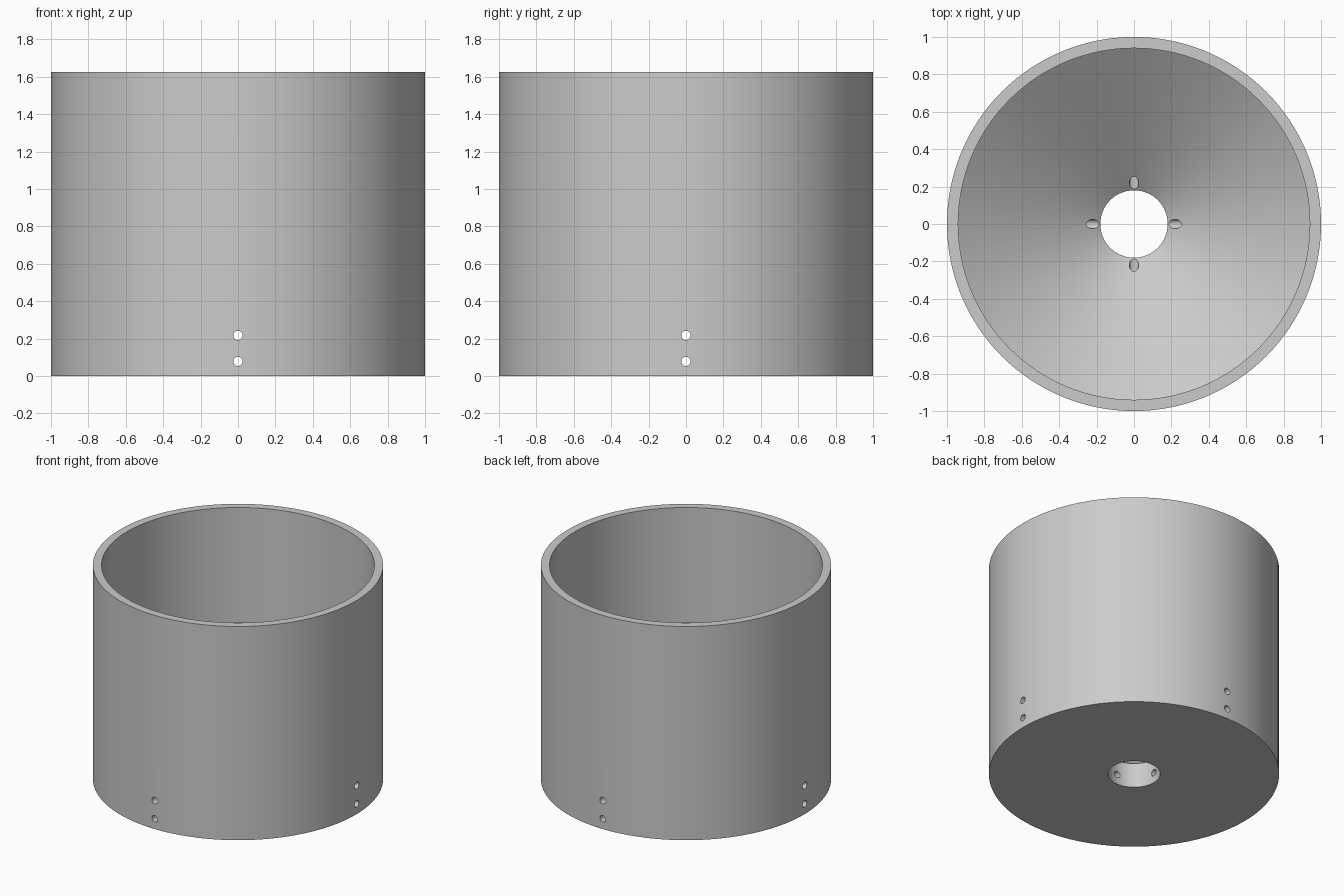
import bpy, bmesh, math
from mathutils import Matrix

cube = bpy.data.objects.get("Cube")
if cube:
    bpy.data.objects.remove(cube, do_unlink=True)

SEGMENTS = 128
HOLE_RADIUS = 0.025
HOLE_HEIGHTS = (0.078, 0.217)

grey = bpy.data.materials.new("plain grey")
grey.use_nodes = True
colour = (0.6, 0.6, 0.6, 1)
grey.diffuse_color = colour
grey.node_tree.nodes["Principled BSDF"].inputs["Base Color"].default_value = colour


def add_object(name, bm):
    mesh = bpy.data.meshes.new(name)
    bmesh.ops.recalc_face_normals(bm, faces=bm.faces)
    bm.to_mesh(mesh)
    bm.free()
    mesh.materials.append(grey)
    obj = bpy.data.objects.new(name, mesh)
    bpy.context.collection.objects.link(obj)
    return obj


def lathe(name, profile):
    """Revolve a closed (radius, height) profile about z."""
    bm = bmesh.new()
    rings = []
    for i in range(SEGMENTS):
        a = math.tau * i / SEGMENTS
        rings.append([bm.verts.new((r * math.cos(a), r * math.sin(a), z)) for r, z in profile])
    for i, ring in enumerate(rings):
        after = rings[(i + 1) % SEGMENTS]
        for j in range(len(profile)):
            k = (j + 1) % len(profile)
            bm.faces.new((ring[j], after[j], after[k], ring[k]))
    return add_object(name, bm)


def rod(name, axis, height):
    """Horizontal rod used to drill a pair of opposite holes."""
    bm = bmesh.new()
    turn = Matrix.Rotation(math.pi / 2, 4, axis)
    bmesh.ops.create_cone(bm, cap_ends=True, segments=24, radius1=HOLE_RADIUS,
                          radius2=HOLE_RADIUS, depth=2.4,
                          matrix=Matrix.Translation((0, 0, height)) @ turn)
    obj = add_object(name, bm)
    obj.hide_render = True
    return obj


# Straight outer wall, flat rim, straight inner wall, funnel floor and throat
body = lathe("funnel_cup", [(1, 0), (1, 1.625), (0.94, 1.625), (0.94, 0.75),
                            (0.18, 0.1875), (0.18, 0)])

# Pin holes through the base on both axes
bpy.context.view_layer.objects.active = body
body.select_set(True)
for axis in "XY":
    for height in HOLE_HEIGHTS:
        cutter = rod("hole_cutter", axis, height)
        drill = body.modifiers.new("pin_hole", "BOOLEAN")
        drill.operation = "DIFFERENCE"
        drill.solver = "EXACT"
        drill.object = cutter
        bpy.ops.object.modifier_apply(modifier=drill.name)
        bpy.data.objects.remove(cutter, do_unlink=True)

bpy.ops.object.shade_smooth_by_angle(angle=math.radians(30))
